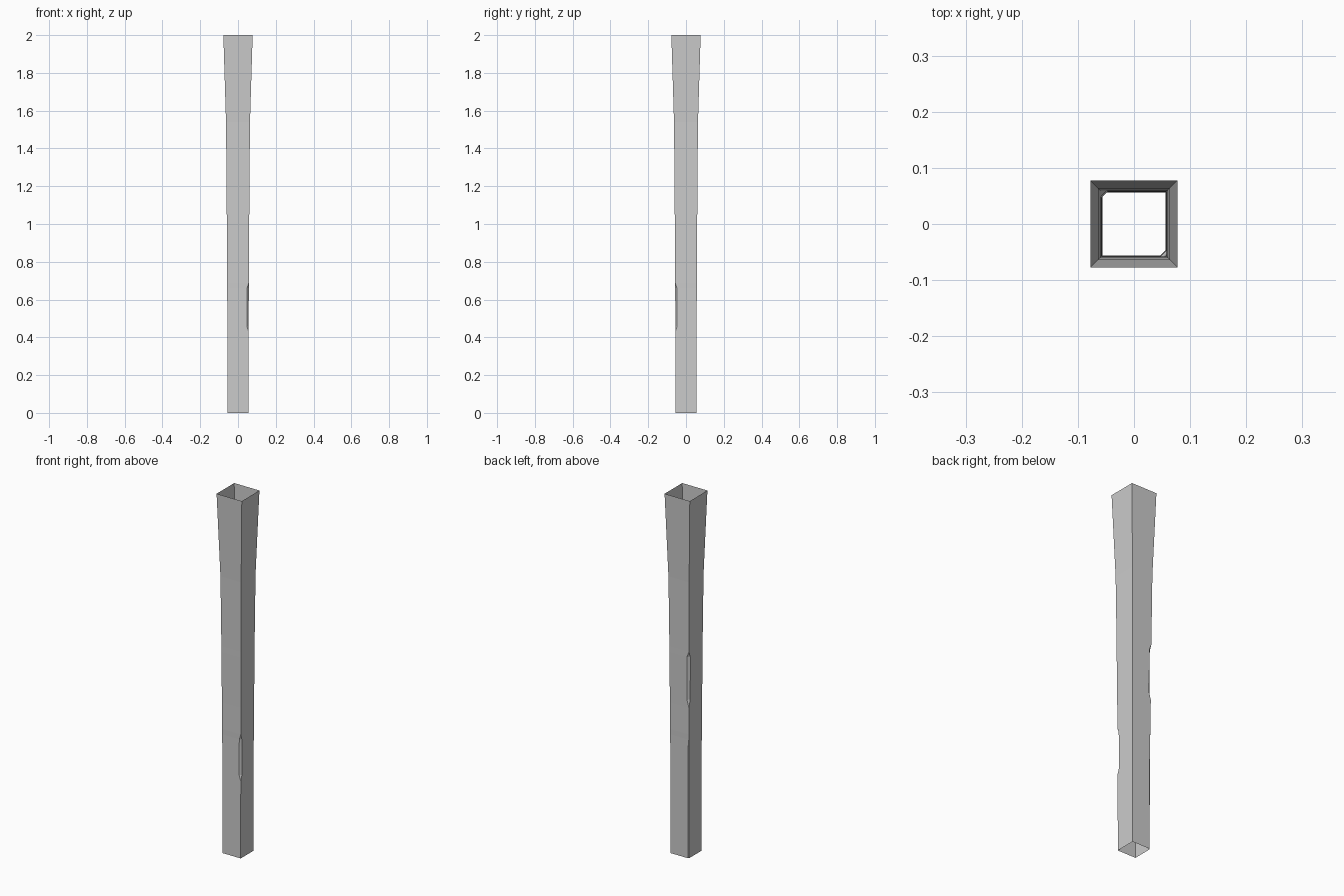
import bpy, bmesh

if "Cube" in bpy.data.objects:
    bpy.data.objects.remove(bpy.data.objects["Cube"])

# Each level: height, half width, front-right corner chip, back-left corner chip
levels = [
    (0.00, 0.056, 0.000, 0.004),
    (0.43, 0.0565, 0.000, 0.004),
    (0.46, 0.0565, 0.010, 0.004),
    (0.62, 0.057, 0.010, 0.004),
    (0.66, 0.057, 0.009, 0.000),
    (0.69, 0.0575, 0.000, 0.000),
    (0.84, 0.058, 0.000, 0.000),
    (0.88, 0.0585, 0.000, 0.012),
    (1.12, 0.060, 0.000, 0.012),
    (1.15, 0.060, 0.000, 0.000),
    (1.54, 0.0635, 0.000, 0.000),
    (2.00, 0.0775, 0.000, 0.000),
]


def ring(bm, z, h, a, b):
    # Square outline with two opposite corners cut by a and b
    pts = [(-h, -h), (h - a, -h), (h, -h + a), (h, h), (-h + b, h), (-h, h - b)]
    return [bm.verts.new((x, y, z)) for x, y in pts]


# Open-ended flared square post
bm = bmesh.new()
rings = [ring(bm, *lv) for lv in levels]
for lo, hi in zip(rings, rings[1:]):
    for i in range(6):
        j = (i + 1) % 6
        bm.faces.new((lo[i], lo[j], hi[j], hi[i]))

# Close the corners where there is no chip
bmesh.ops.remove_doubles(bm, verts=bm.verts, dist=0.0005)
bmesh.ops.dissolve_degenerate(bm, edges=bm.edges, dist=0.0001)
mesh = bpy.data.meshes.new("wooden_post")
bm.to_mesh(mesh)
bm.free()
post = bpy.data.objects.new("wooden_post", mesh)
bpy.context.collection.objects.link(post)
